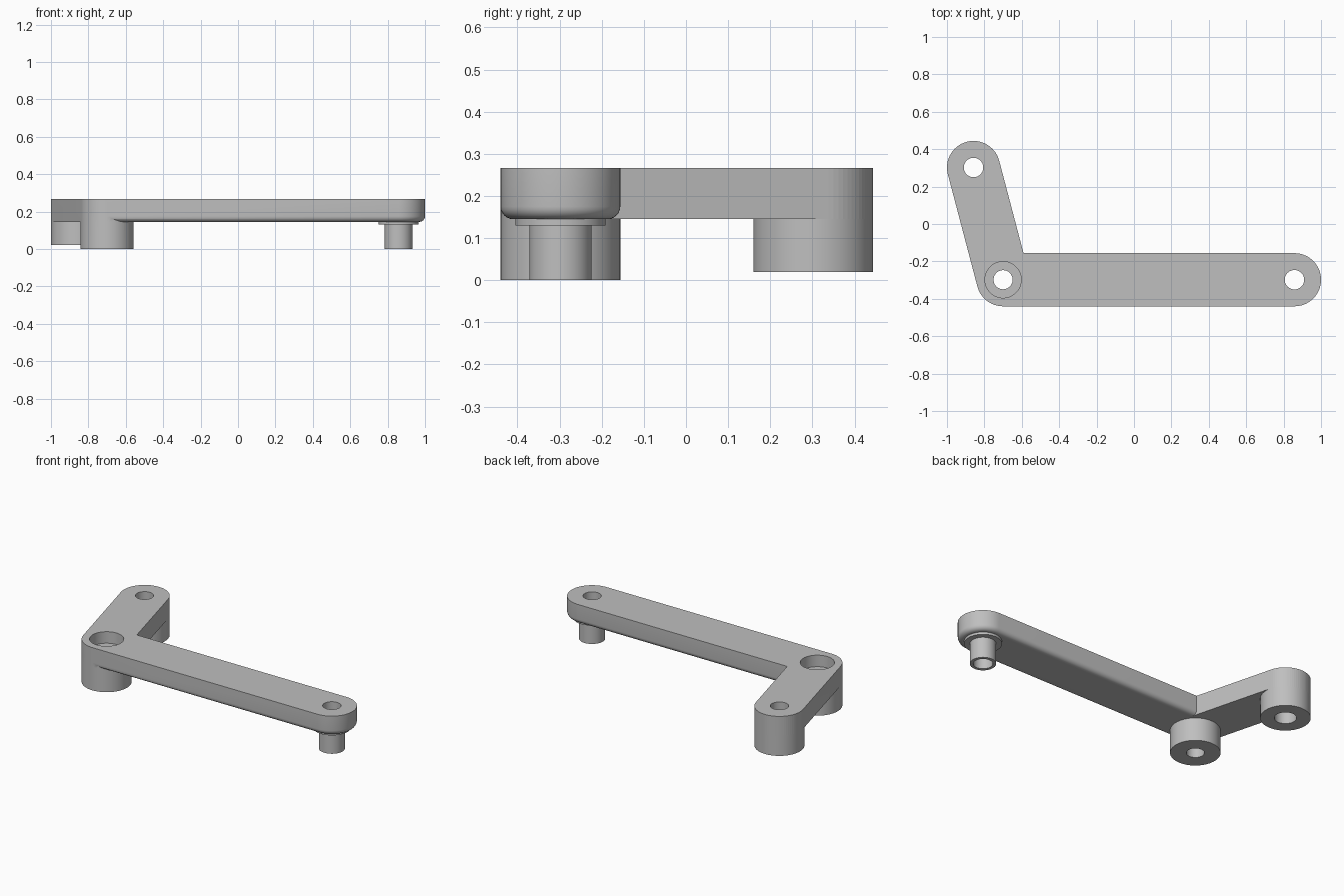
import bpy, bmesh, math

if "Cube" in bpy.data.objects:
    bpy.data.objects.remove(bpy.data.objects["Cube"])

SEG = 72                       # sides of every round part
R = 0.142                      # arm and boss radius
TOP, UNDER = 0.267, 0.145      # upper and lower face of the arms
CORNER, PIN, END = (-0.70, -0.298), (0.858, -0.298), (-0.858, 0.302)

grey = bpy.data.materials.new("metal_grey")
grey.diffuse_color = (0.52, 0.52, 0.52, 1)
grey.use_nodes = True
grey.node_tree.nodes["Principled BSDF"].inputs["Base Color"].default_value = grey.diffuse_color


def circle_point(c, r, k):
    a = 2 * math.pi * (k % SEG) / SEG
    return c[0] + r * math.cos(a), c[1] + r * math.sin(a)


def solid(name, profile, p, q=None):
    """Stack rings of (radius, z): round about p, or a slot shape from p to q."""
    bm = bmesh.new()
    rings = []
    for r, z in profile:
        if q is None:
            pts = [circle_point(p, r, k) for k in range(SEG)]
        else:
            d = round(math.atan2(q[1] - p[1], q[0] - p[0]) / (2 * math.pi) * SEG)
            h = SEG // 4
            pts = [circle_point(q, r, k) for k in range(d - h, d + h + 1)]
            pts += [circle_point(p, r, k) for k in range(d + h, d + 3 * h + 1)]
        rings.append([bm.verts.new((x, y, z)) for x, y in pts])
    n = len(rings[0])
    for lo, hi in zip(rings, rings[1:]):
        for i in range(n):
            j = (i + 1) % n
            bm.faces.new((lo[i], lo[j], hi[j], hi[i]))
    bm.faces.new(rings[0][::-1])
    bm.faces.new(rings[-1])
    bmesh.ops.recalc_face_normals(bm, faces=bm.faces)
    mesh = bpy.data.meshes.new(name)
    bm.to_mesh(mesh)
    bm.free()
    mesh.materials.append(grey)
    ob = bpy.data.objects.new(name, mesh)
    bpy.context.collection.objects.link(ob)
    return ob


def combine(body, tool, operation):
    mod = body.modifiers.new("combine", 'BOOLEAN')
    mod.operation, mod.solver, mod.object = operation, 'EXACT', tool
    bpy.context.view_layer.objects.active = body
    bpy.ops.object.modifier_apply(modifier=mod.name)
    bpy.data.objects.remove(tool)


# Long arm with a rounded lower edge
F = 0.03
fillet = [(R - F + F * math.sin(t), UNDER + F - F * math.cos(t))
          for t in (i * math.pi / 12 for i in range(7))]
body = solid("angled_bracket", fillet + [(R, TOP)], CORNER, PIN)

# Short arm, bosses, and the stepped pin under the long arm
parts = [
    solid("short_arm", [(R, UNDER), (R, TOP)], CORNER, END),
    solid("corner_boss", [(R, 0), (R, TOP)], CORNER),
    solid("end_boss", [(R, 0.02), (R, TOP)], END),
    solid("pin", [(0.074, 0), (0.074, 0.13), (0.107, 0.13), (0.107, 0.2)], PIN),
]
for part in parts:
    combine(body, part, 'UNION')

# Stepped bores
bores = [
    solid("corner_bore", [(0.051, -0.1), (0.051, 0.195), (0.097, 0.195), (0.097, 0.4)], CORNER),
    solid("end_bore", [(0.063, -0.1), (0.063, UNDER), (0.052, UNDER), (0.052, 0.4)], END),
    solid("pin_bore", [(0.055, -0.1), (0.055, UNDER), (0.052, UNDER), (0.052, 0.4)], PIN),
]
for bore in bores:
    combine(body, bore, 'DIFFERENCE')

# Smooth round walls, sharp rims
bpy.ops.object.select_all(action='DESELECT')
body.select_set(True)
bpy.context.view_layer.objects.active = body
bpy.ops.object.shade_smooth_by_angle(angle=math.radians(30))
